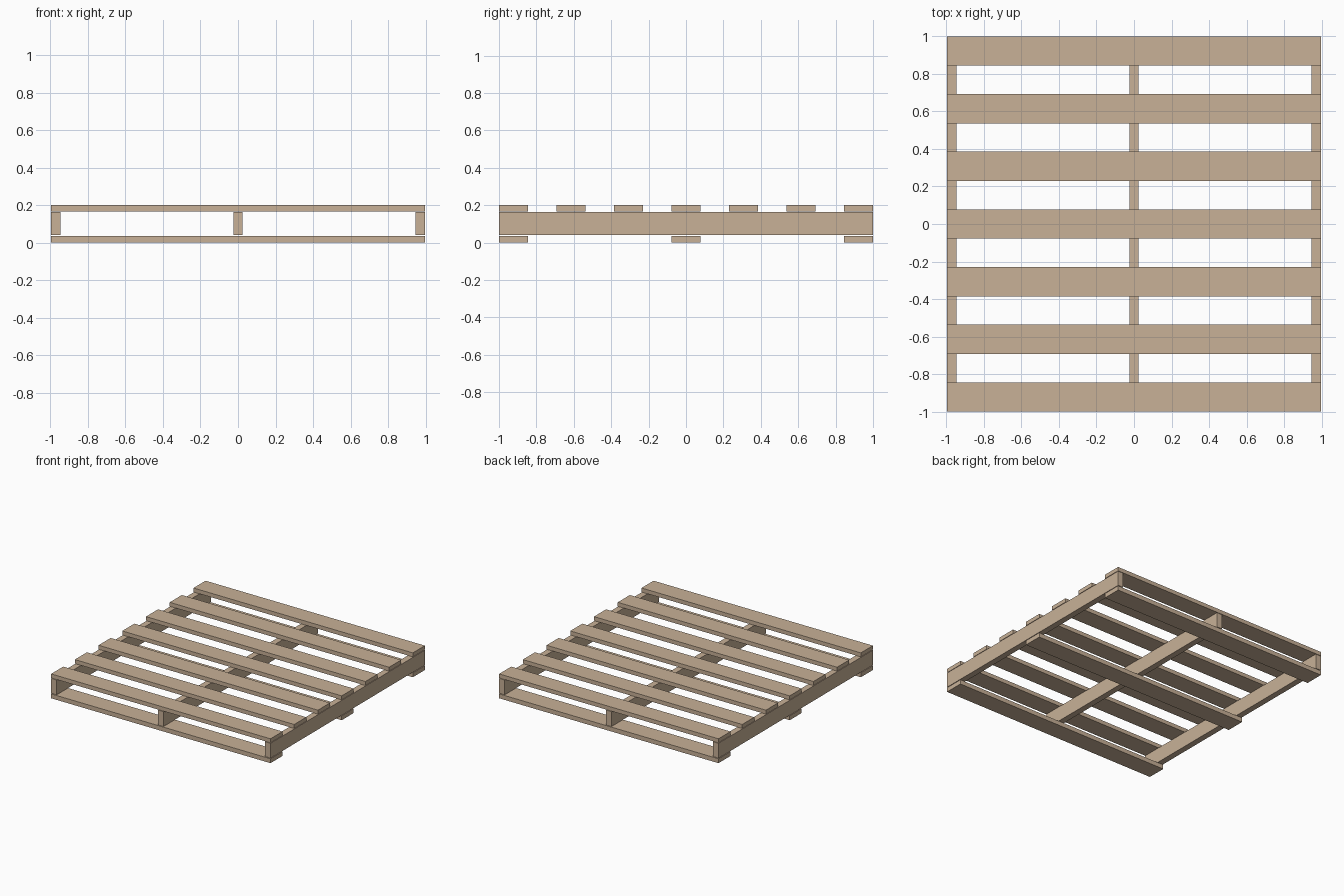
import bpy

cube = bpy.data.objects.get("Cube")
if cube:
    bpy.data.objects.remove(cube, do_unlink=True)

# Bare wood, shared by every plank
wood = bpy.data.materials.new("pale_wood")
wood.use_nodes = True
color = (0.58, 0.44, 0.31, 1.0)
wood.diffuse_color = color
wood.node_tree.nodes["Principled BSDF"].inputs["Base Color"].default_value = color

HALF_X, HALF_Y = 0.995, 1.0
BOARD_W = 0.156
STRINGER_W = 0.05


def plank(name, x, y, size_x, size_y, z_low, z_high):
    """Axis-aligned plank between two heights."""
    bpy.ops.mesh.primitive_cube_add(size=1, location=(x, y, (z_low + z_high) / 2))
    obj = bpy.context.object
    obj.name = name
    obj.scale = (size_x, size_y, z_high - z_low)
    bpy.ops.object.transform_apply(location=False, rotation=False, scale=True)
    obj.data.materials.append(wood)


def boards(name, count, z_low, z_high):
    """Evenly spaced cross boards, flush with the front and back."""
    reach = HALF_Y - BOARD_W / 2
    for i in range(count):
        y = -reach + 2 * reach * i / (count - 1)
        plank(f"{name}_{i + 1}", 0, y, 2 * HALF_X, BOARD_W, z_low, z_high)


# Deck boards on top, skid boards underneath
boards("deck_board", 7, 0.167, 0.2)
boards("bottom_board", 3, 0.0, 0.036)

# Three stringers running front to back, just clear of the boards
for side, name in ((-1, "right"), (0, "middle"), (1, "left")):
    x = side * (HALF_X - STRINGER_W / 2)
    plank(f"{name}_stringer", x, 0, STRINGER_W, 2 * HALF_Y, 0.041, 0.163)
